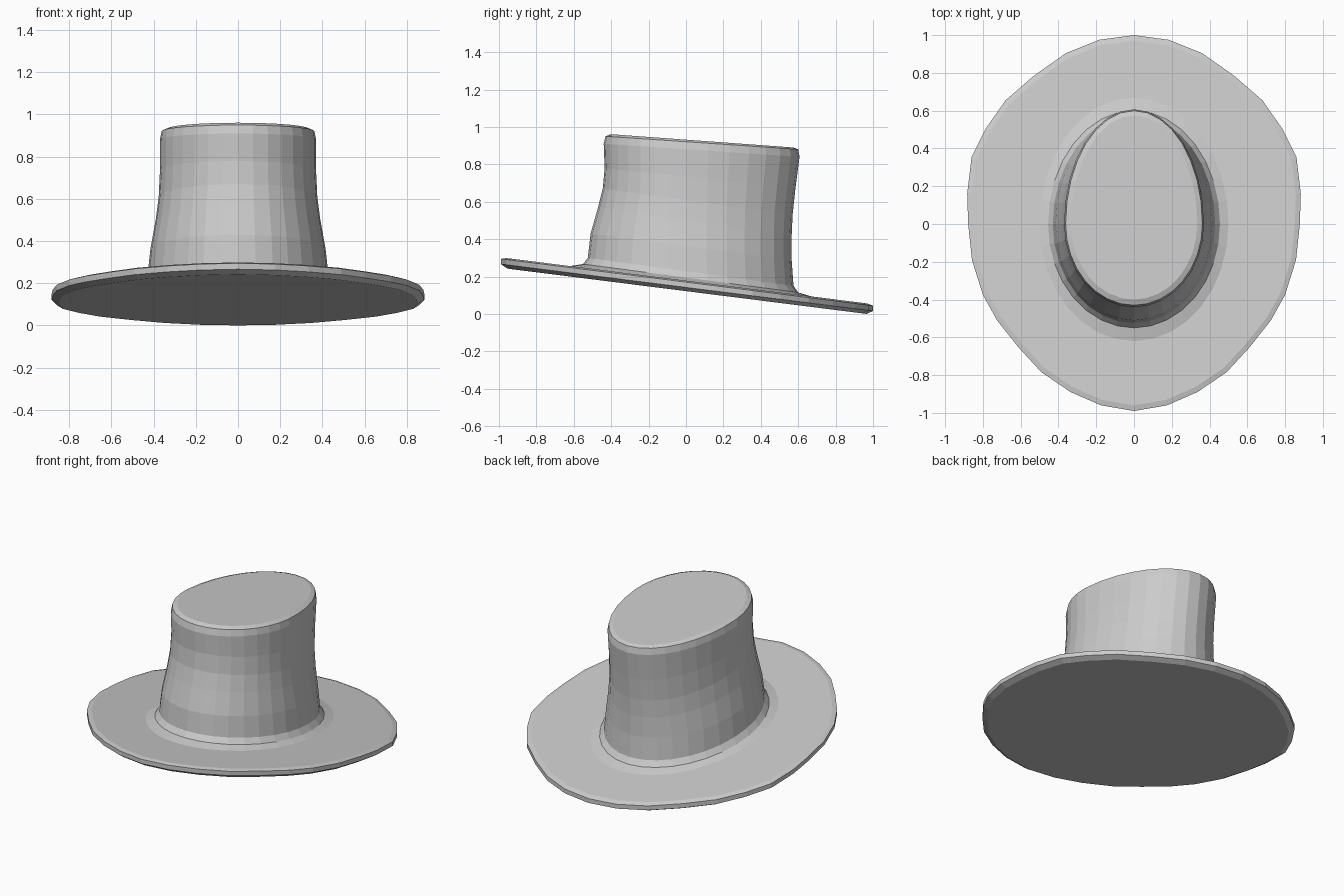
import bpy, bmesh, math

if "Cube" in bpy.data.objects:
    bpy.data.objects.remove(bpy.data.objects["Cube"])

HALF = 16  # segments per half ring


def egg_ring(yf, zf, yb, zb, w, ym=0.0):
    """Egg-shaped ring, tilted linearly from front (yf, zf) to back (yb, zb)."""
    pts = []
    for i in range(2 * HALF):
        t = math.pi * i / HALF
        c = math.cos(t)
        y = ym + c * ((yb - ym) if c > 0 else (ym - yf))
        z = zf + (zb - zf) * (y - yf) / (yb - yf)
        pts.append((w * math.sin(t), y, z))
    return pts


# brim outline, right half from back to front
OUTLINE = [(0, 1), (.185, .975), (.36, .905), (.53, .785), (.68, .655),
           (.785, .505), (.86, .355), (.883, .16), (.878, .0), (.858, -.19),
           (.80, -.375), (.725, -.51), (.61, -.655), (.49, -.785),
           (.335, -.89), (.175, -.96), (0, -.99)]


def brim_ring(scale, z0):
    full = OUTLINE + [(-x, y) for x, y in OUTLINE[-2:0:-1]]
    return [(x * scale, y * scale, z0 - .126 * y * scale) for x, y in full]


def loft(name, rings, cap_start=False, cap_end=False):
    bm = bmesh.new()
    vr = [[bm.verts.new(p) for p in r] for r in rings]
    n = len(vr[0])
    for a, b in zip(vr, vr[1:]):
        for i in range(n):
            j = (i + 1) % n
            bm.faces.new((a[j], a[i], b[i], b[j]))
    if cap_start:
        bm.faces.new(vr[0])
    if cap_end:
        bm.faces.new(vr[-1][::-1])
    me = bpy.data.meshes.new(name)
    bm.to_mesh(me)
    bm.free()
    ob = bpy.data.objects.new(name, me)
    bpy.context.collection.objects.link(ob)
    return ob


# crown profile: front y/z, back y/z, half width
CROWN = [(-.62, .256, .67, .094, .50), (-.55, .267, .60, .115, .455),
         (-.525, .30, .575, .15, .43), (-.51, .43, .565, .29, .415),
         (-.47, .57, .565, .42, .39), (-.445, .67, .57, .53, .376),
         (-.435, .78, .585, .67, .37), (-.44, .91, .607, .84, .37),
         (-.43, .95, .60, .88, .362), (-.40, .961, .575, .89, .335)]
crown_rings = [egg_ring(*r) for r in CROWN]

# brim: flat underside, rounded rim, top running in to the crown
loft("brim", [brim_ring(.965, .122), brim_ring(1, .142), brim_ring(1, .17),
              brim_ring(.97, .178), crown_rings[0]], cap_start=True)

# crown: flared base, waisted wall, sloping flat top
loft("crown", crown_rings, cap_end=True)
